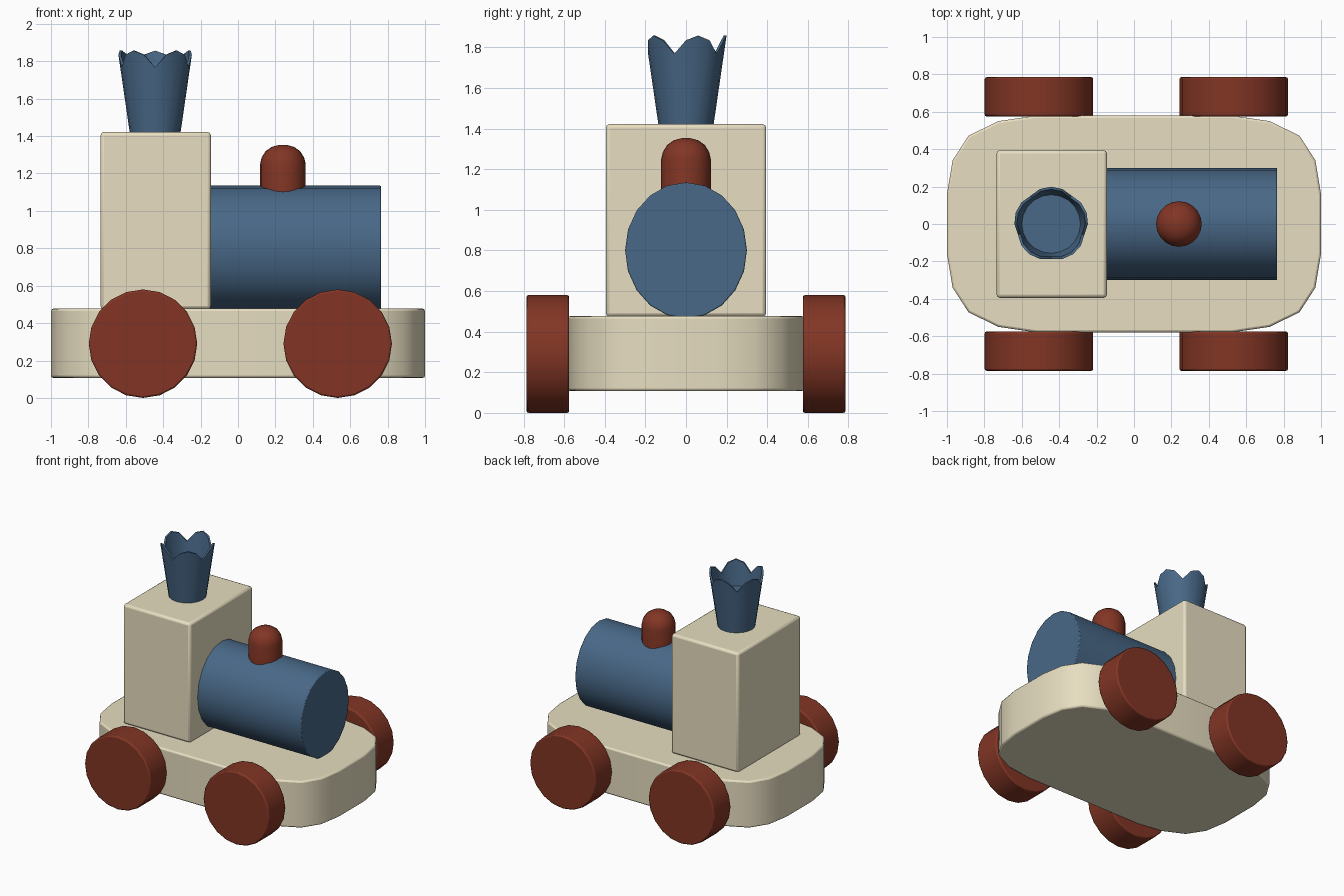
import bpy, bmesh
from math import sin, cos, tau, radians

if "Cube" in bpy.data.objects:
    bpy.data.objects.remove(bpy.data.objects["Cube"])


def paint(name, rgb):
    m = bpy.data.materials.new(name)
    m.diffuse_color = (*rgb, 1)
    m.use_nodes = True
    m.node_tree.nodes["Principled BSDF"].inputs["Base Color"].default_value = m.diffuse_color
    return m


CREAM = paint("cream", (0.80, 0.73, 0.53))
BLUE = paint("blue", (0.065, 0.138, 0.242))
RED = paint("red", (0.223, 0.036, 0.018))


def loft(name, rings, mat, bevel=0.0, loc=(0, 0, 0)):
    """Skin a stack of equal-length point rings and cap both ends."""
    bm = bmesh.new()
    loops = [[bm.verts.new(p) for p in ring] for ring in rings]
    n = len(loops[0])
    for a, b in zip(loops, loops[1:]):
        for i in range(n):
            j = (i + 1) % n
            bm.faces.new((a[i], a[j], b[j], b[i]))
    bm.faces.new(loops[0][::-1])
    bm.faces.new(loops[-1])
    bmesh.ops.recalc_face_normals(bm, faces=bm.faces)
    me = bpy.data.meshes.new(name)
    bm.to_mesh(me)
    bm.free()
    ob = bpy.data.objects.new(name, me)
    bpy.context.collection.objects.link(ob)
    me.materials.append(mat)
    ob.location = loc
    if bevel:
        mod = ob.modifiers.new("soft edges", 'BEVEL')
        mod.width, mod.segments = bevel, 2
        mod.limit_method, mod.angle_limit = 'ANGLE', radians(40)
    bpy.ops.object.select_all(action='DESELECT')
    bpy.context.view_layer.objects.active = ob
    ob.select_set(True)
    bpy.ops.object.shade_smooth_by_angle(angle=radians(40))
    return ob


def circle(n, r1, r2=None):
    r2 = r1 if r2 is None else r2
    return [(r1 * cos(tau * i / n), r2 * sin(tau * i / n)) for i in range(n)]


# Rounded base plank: one corner mirrored into four
corner = [(1.0, 0.16), (0.97, 0.34), (0.885, 0.472), (0.725, 0.55), (0.52, 0.58)]
half = corner + [(-x, y) for x, y in corner[::-1]]
outline = half + [(-x, -y) for x, y in half]
loft("base", [[(x, y, z) for x, y in outline] for z in (0.107, 0.477)], CREAM, 0.012)

# Cab block
box = [(-0.735, -0.395), (-0.145, -0.395), (-0.145, 0.395), (-0.735, 0.395)]
loft("cab", [[(x, y, z) for x, y in box] for z in (0.474, 1.422)], CREAM, 0.018)

# Oval boiler lying along x
loft("boiler", [[(x, y, z) for y, z in circle(20, 0.30, 0.335)] for x in (-0.16, 0.765)],
     BLUE, 0.006, (0, 0, 0.80))

# Wheels
for end, x in (("rear", -0.508), ("front", 0.533)):
    for side, s in (("right", -1), ("left", 1)):
        loft(f"{end}_{side}_wheel",
             [[(a, s * y, b) for a, b in circle(20, 0.29)] for y in (0.575, 0.785)],
             RED, 0.01, (x, 0, 0.29))

# Steam dome: short post with a rounded top
dome = [(0.122, 1.02), (0.122, 1.25), (0.114, 1.285), (0.092, 1.32),
        (0.06, 1.342), (0.02, 1.353)]
loft("steam_dome", [[(x, y, z) for x, y in circle(20, r)] for r, z in dome], RED,
     loc=(0.24, 0, 0))

# Flared hollow chimney with a five-lobed scalloped rim
LOBE = (1.768, 1.835, 1.857, 1.835)


def cone_ring(heights, wall):
    ring = []
    for i, z in enumerate(heights):
        a = tau * i / 20 - tau / 4
        r = 0.136 + 0.064 * (z - 1.42) / 0.44 - wall
        ring.append((r * cos(a), r * sin(a), z))
    return ring


loft("chimney", [cone_ring([1.41] * 20, 0), cone_ring(LOBE * 5, 0),
                 cone_ring(LOBE * 5, 0.014), cone_ring([1.66] * 20, 0.014)],
     BLUE, loc=(-0.443, 0, 0))
